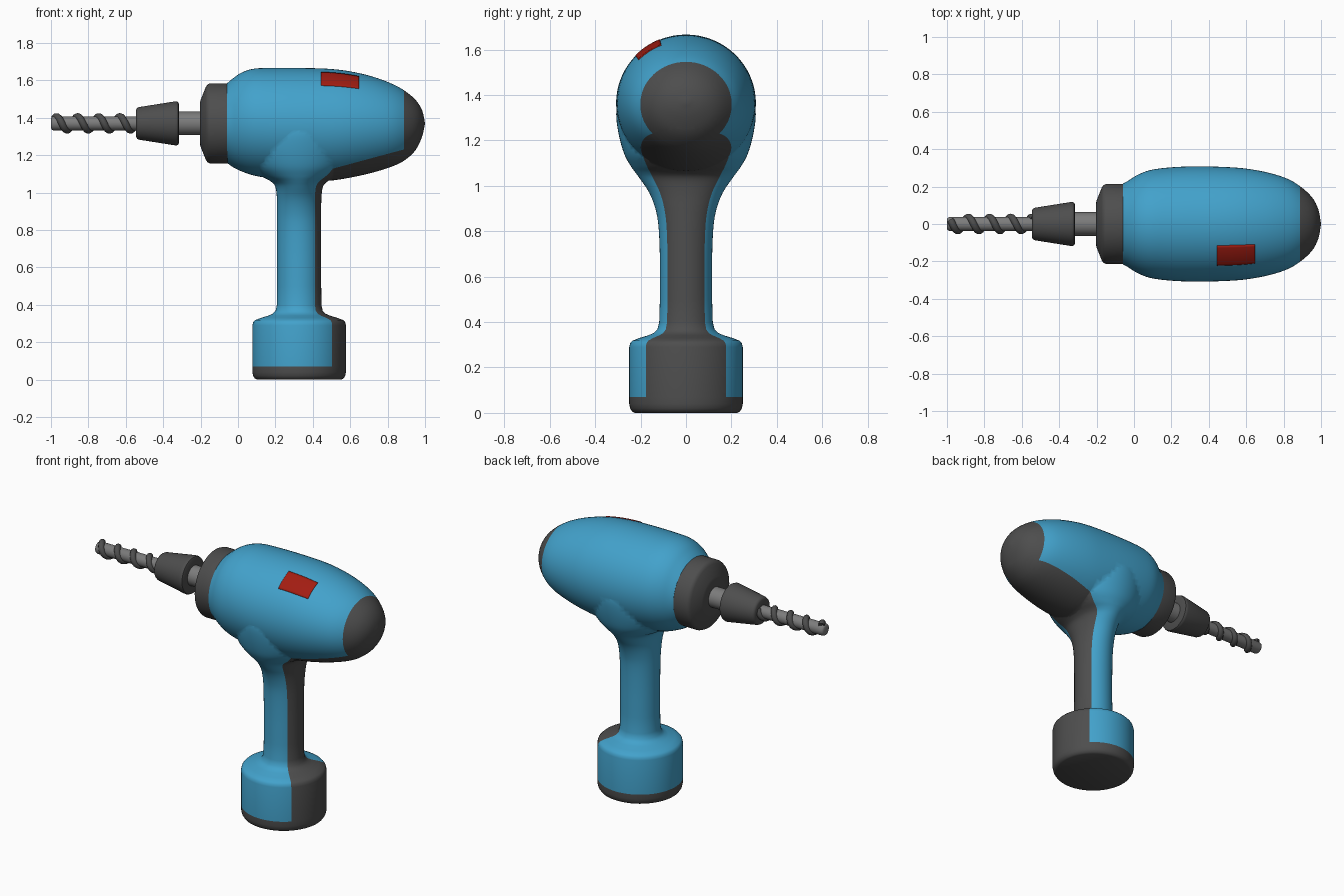
import bpy, bmesh, math
from mathutils import Vector

if "Cube" in bpy.data.objects:
    bpy.data.objects.remove(bpy.data.objects["Cube"])

SEG = 64
AXIS_Z = 1.37


def material(name, rgb):
    m = bpy.data.materials.new(name)
    m.diffuse_color = (*rgb, 1)
    m.use_nodes = True
    m.node_tree.nodes["Principled BSDF"].inputs["Base Color"].default_value = m.diffuse_color
    return m


BLUE = material("blue_shell", (0.055, 0.36, 0.6))
DARK = material("dark_rubber", (0.075, 0.075, 0.075))
RED = material("red_label", (0.36, 0.012, 0.006))
STEEL = material("steel", (0.2, 0.2, 0.2))


def smooth_path(pts, n):
    """Catmull-Rom resampling of a list of tuples."""
    pts = [Vector(p) for p in pts]
    ext = [pts[0] * 2 - pts[1]] + pts + [pts[-1] * 2 - pts[-2]]
    out = []
    for i in range(len(pts) - 1):
        a, b, c, d = ext[i:i + 4]
        for k in range(n):
            t = k / n
            out.append(0.5 * (2 * b + (c - a) * t + (2 * a - 5 * b + 4 * c - d) * t * t
                              + (3 * b - a - 3 * c + d) * t ** 3))
    return out + [pts[-1]]


def loft(name, rings, mats, cuts=(), is_dark=None):
    """Skin closed rings, cap the ends, cut along colour lines, colour the faces."""
    bm = bmesh.new()
    rows = [[bm.verts.new(p) for p in r] for r in rings]
    for a, b in zip(rows, rows[1:]):
        for i in range(len(a)):
            j = (i + 1) % len(a)
            bm.faces.new((a[i], a[j], b[j], b[i]))
    bm.faces.new(rows[0])
    bm.faces.new(rows[-1])
    bmesh.ops.remove_doubles(bm, verts=bm.verts, dist=1e-5)
    for co, no in cuts:
        bmesh.ops.bisect_plane(bm, geom=bm.verts[:] + bm.edges[:] + bm.faces[:],
                               plane_co=co, plane_no=no, dist=1e-5)
    bmesh.ops.recalc_face_normals(bm, faces=bm.faces)
    if is_dark:
        for f in bm.faces:
            f.material_index = int(is_dark(f.calc_center_median()))
    return finish(name, bm, mats)


def finish(name, bm, mats):
    me = bpy.data.meshes.new(name)
    bm.to_mesh(me)
    bm.free()
    for m in mats:
        me.materials.append(m)
    ob = bpy.data.objects.new(name, me)
    bpy.context.collection.objects.link(ob)
    return ob


def activate(ob):
    bpy.ops.object.select_all(action='DESELECT')
    ob.select_set(True)
    bpy.context.view_layer.objects.active = ob


def shade(ob, angle=38):
    activate(ob)
    bpy.ops.object.shade_smooth_by_angle(angle=math.radians(angle))


def turned(name, profile, mat):
    """Part turned about the drill axis from (x, radius) points."""
    rings = [[(x, r * math.cos(a), AXIS_Z + r * math.sin(a))
              for a in (2 * math.pi * i / SEG for i in range(SEG))] for x, r in profile]
    ob = loft(name, rings, [mat])
    shade(ob)
    return ob


# Motor housing stations: x, half width, top, bottom
stations = smooth_path([
    (-.06, .215, 1.583, 1.16), (-.03, .232, 1.608, 1.138), (.02, .263, 1.642, 1.113),
    (.09, .289, 1.663, 1.09), (.2, .303, 1.666, 1.073), (.33, .308, 1.666, 1.062),
    (.48, .305, 1.662, 1.063), (.6, .296, 1.648, 1.08), (.72, .274, 1.62, 1.107),
    (.82, .242, 1.583, 1.138), (.89, .2, 1.545, 1.172), (.95, .145, 1.495, 1.228),
    (.985, .08, 1.438, 1.302), (1.0, 0, 1.37, 1.37)], 4)


def shell_point(s, a, off=0):
    x, w, top, bot = s
    return Vector((x, (w + off) * math.cos(a),
                   (top + bot) / 2 + ((top - bot) / 2 + off) * math.sin(a)))


def under_line(p):
    return p.z < 1.23 + .27 * (p.x - .885)


line_cut = (Vector((.885, 0, 1.23)), Vector((-.27, 0, 1)))
housing = loft("drill_housing",
               [[shell_point(s, 2 * math.pi * i / SEG) for i in range(SEG)] for s in stations],
               [BLUE, DARK],
               [(Vector((.888, 0, 0)), Vector((1, 0, 0))), line_cut,
                (Vector((.43, 0, 0)), Vector((1, 0, 0)))],
               lambda p: p.x > .888 or (p.x > .43 and under_line(p)))

# Battery base, grip and flare: z, x radius, y radius
CX = .327
grip = [(0, .225, .225), (.006, .237, .237), (.02, .246, .246), (.04, .25, .25),
        (.07, .25, .25), (.29, .25, .25), (.307, .246, .246), (.318, .236, .236),
        (.33, .205, .205), (.342, .165, .165), (.352, .142, .142), (.368, .126, .126),
        (.4, .119, .118)]
grip += [tuple(v) for v in smooth_path([
    (.5, .118, .115), (.68, .118, .115), (.82, .118, .121), (.9, .118, .135),
    (.97, .119, .162), (1.03, .127, .202), (1.06, .152, .224), (1.09, .205, .245),
    (1.14, .265, .272), (1.22, .3, .295), (1.3, .3, .307), (1.36, .29, .304)], 4)]


def grip_dark(p):
    if p.z < .07:
        return True
    rx, ry = next(((g[1], g[2]) for g in grip if g[0] >= p.z), (.3, .3))
    return (p.x - CX) / rx > abs(p.y) / ry and under_line(p)


handle = loft("handle",
              [[(CX + rx * math.cos(a), ry * math.sin(a), z)
                for a in (2 * math.pi * i / SEG for i in range(SEG))] for z, rx, ry in grip],
              [BLUE, DARK], [line_cut], grip_dark)

# Join handle and housing into one shell
mod = housing.modifiers.new("join", 'BOOLEAN')
mod.operation = 'UNION'
mod.solver = 'EXACT'
mod.object = handle
activate(housing)
bpy.ops.object.modifier_apply(modifier=mod.name)
bpy.data.objects.remove(handle)
shade(housing)

# Red label patch following the shell
bm = bmesh.new()
picked = [s for s in smooth_path([tuple(s) for s in stations], 6) if .44 <= s[0] <= .65]
rows = [[bm.verts.new(shell_point(s, math.radians(112 + 24 * k / 10), .004))
         for k in range(11)] for s in picked]
for a, b in zip(rows, rows[1:]):
    for i in range(10):
        bm.faces.new((a[i], b[i], b[i + 1], a[i + 1]))
bmesh.ops.recalc_face_normals(bm, faces=bm.faces)
if sum((f.normal.z for f in bm.faces)) < 0:
    bmesh.ops.reverse_faces(bm, faces=bm.faces)
label = finish("label", bm, [RED])
solid = label.modifiers.new("thickness", 'SOLIDIFY')
solid.thickness = .012
shade(label)

# Collar, spindle, chuck and bit core
turned("collar", [(-.05, .2), (-.05, .214), (-.15, .214), (-.163, .208), (-.172, .195),
                  (-.2, .125), (-.204, .11), (-.204, .03)], DARK)
turned("spindle", [(-.19, .063), (-.34, .063)], STEEL)
turned("chuck", [(-.316, .05), (-.316, .105), (-.32, .114), (-.33, .118), (-.34, .117),
                 (-.53, .087), (-.54, .082), (-.545, .072), (-.545, .02)], DARK)
turned("bit_core", [(-.53, .038), (-.985, .038), (-.995, .034), (-1.0, .026)], STEEL)

# Spiral flute around the bit
PITCH, X0, X1 = .113, -.98, -.535
cu = bpy.data.curves.new("bit_spiral", 'CURVE')
cu.dimensions = '3D'
cu.bevel_depth = .019
cu.bevel_resolution = 3
cu.use_fill_caps = True
sp = cu.splines.new('POLY')
N = 140
sp.points.add(N - 1)
for i, pt in enumerate(sp.points):
    x = X0 + (X1 - X0) * i / (N - 1)
    a = math.pi + 2 * math.pi * (x + .829) / PITCH
    pt.co = (x, .036 * math.cos(a), AXIS_Z + .036 * math.sin(a), 1)
cu.materials.append(DARK)
spiral = bpy.data.objects.new("bit_spiral", cu)
bpy.context.collection.objects.link(spiral)
activate(spiral)
bpy.ops.object.convert(target='MESH')
shade(bpy.context.view_layer.objects.active)
